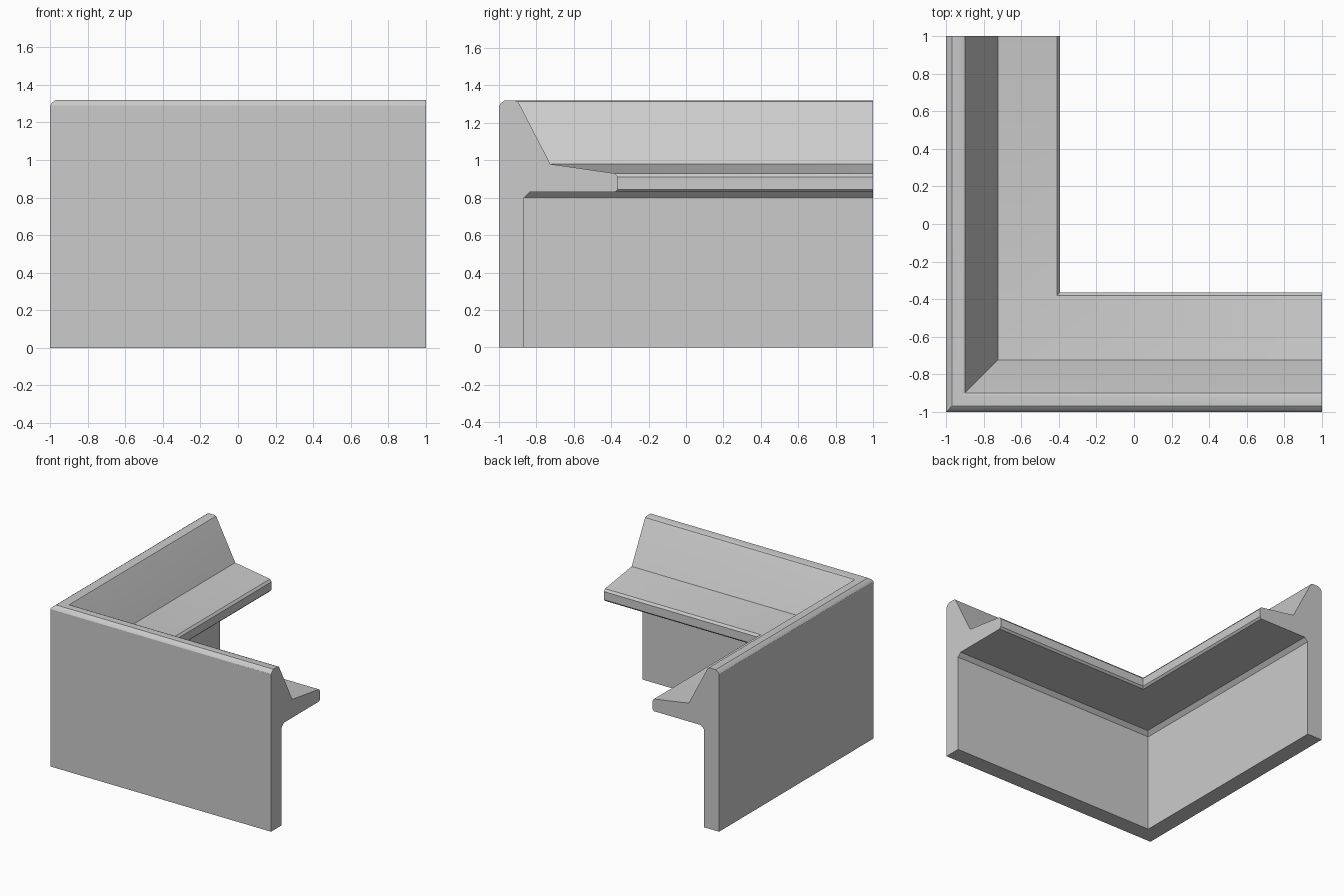
import bpy, bmesh, math

cube = bpy.data.objects.get("Cube")
if cube:
    bpy.data.objects.remove(cube, do_unlink=True)

grey = bpy.data.materials.new("light grey")
grey.use_nodes = True
colour = (0.6, 0.6, 0.6, 1)
grey.diffuse_color = colour
grey.node_tree.nodes["Principled BSDF"].inputs["Base Color"].default_value = colour

# Wall section: distance from the outer face, height
WALL = [(0, 0), (0, 1.29), (0.01, 1.305), (0.03, 1.32), (0.085, 1.32),
        (0.1, 1.314), (0.112, 1.295), (0.275, 0.98)]
SHELF = [(0.62, 0.93), (0.635, 0.912), (0.635, 0.845), (0.62, 0.83)]
FOOT = [(0.165, 0.83), (0.135, 0.80), (0.135, 0)]
SIDE_SHORTER = 0.03  # the side arm's shelf is a little narrower

front = WALL + SHELF + FOOT
side = WALL + [(d - SIDE_SHORTER, z) for d, z in SHELF] + FOOT

# Sweep the section along both arms, mitred at the corner
bm = bmesh.new()
rings = [
    [bm.verts.new((1, -1 + d, z)) for d, z in front],
    [bm.verts.new((-1 + s[0], -1 + f[0], f[1])) for s, f in zip(side, front)],
    [bm.verts.new((-1 + d, 1, z)) for d, z in side],
]
count = len(front)
for a, b in zip(rings, rings[1:]):
    for i in range(count):
        j = (i + 1) % count
        bm.faces.new((a[i], a[j], b[j], b[i]))

# Close the two cut ends
bm.faces.new(rings[0])
bm.faces.new(rings[-1])
bmesh.ops.recalc_face_normals(bm, faces=bm.faces)

mesh = bpy.data.meshes.new("corner_wall")
bm.to_mesh(mesh)
bm.free()
mesh.materials.append(grey)
wall = bpy.data.objects.new("corner_wall", mesh)
bpy.context.collection.objects.link(wall)

# Soften only the rounded rim
bpy.context.view_layer.objects.active = wall
wall.select_set(True)
bpy.ops.object.shade_smooth_by_angle(angle=math.radians(30))
